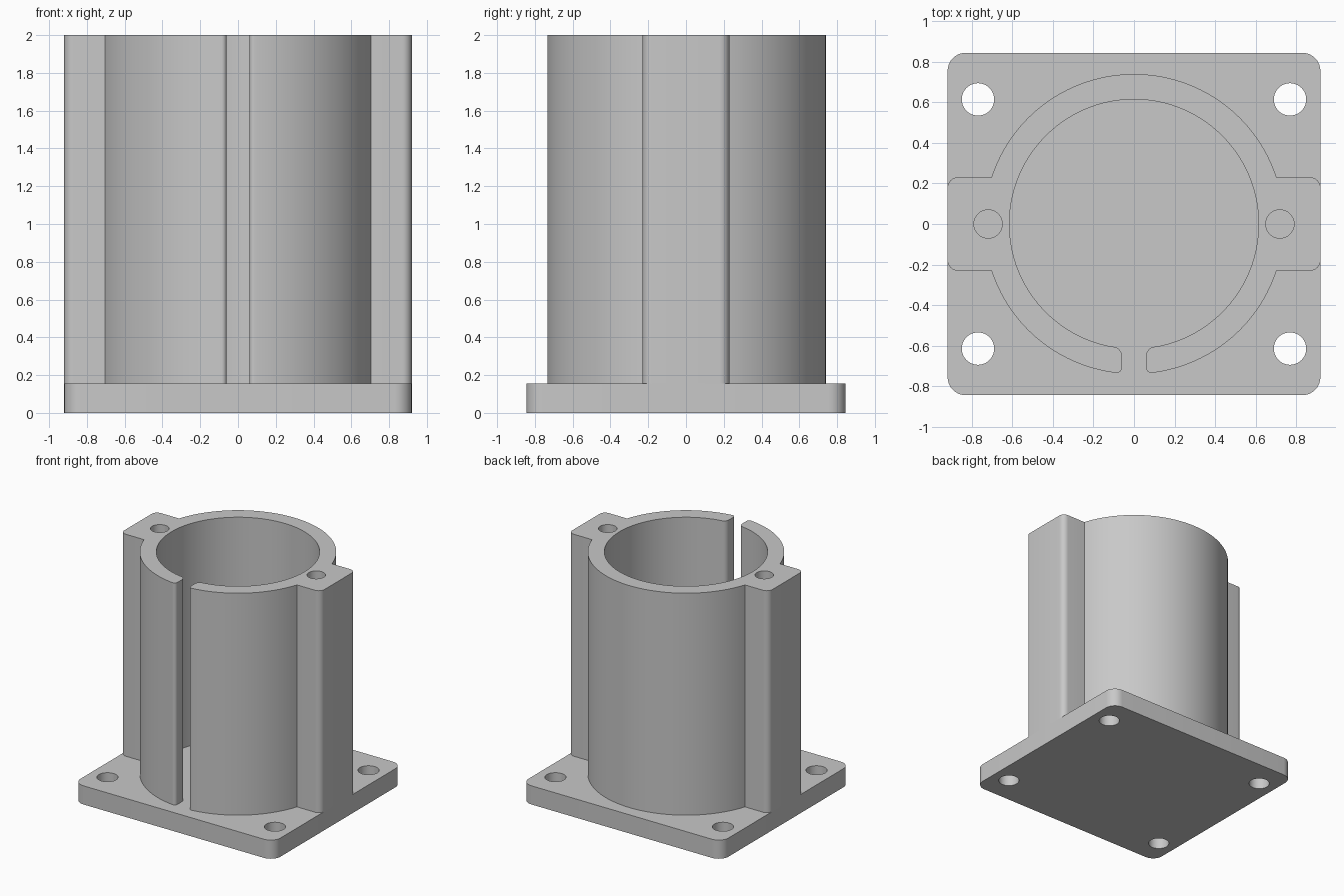
import bpy
from math import sin, cos, pi, sqrt, asin, radians
from mathutils import Vector

cube = bpy.data.objects.get("Cube")
if cube:
    bpy.data.objects.remove(cube, do_unlink=True)

# Material
GREY = (0.58, 0.58, 0.58, 1)
mat = bpy.data.materials.new("light grey")
mat.use_nodes = True
mat.diffuse_color = GREY
mat.node_tree.nodes["Principled BSDF"].inputs["Base Color"].default_value = GREY


def arc(r, a, b, n, cx=0, cy=0):
    """Points along an arc, both ends included."""
    return [(cx + r * cos(a + (b - a) * i / n), cy + r * sin(a + (b - a) * i / n))
            for i in range(n + 1)]


def circle(cx, cy, r, n=40):
    return arc(r, 0, 2 * pi, n, cx, cy)[:-1]


def fillet(prev, corner, nxt, r, n=8):
    """Round one corner of a polygon with a true tangent arc."""
    p, c, q = Vector(prev), Vector(corner), Vector(nxt)
    u, v = (p - c).normalized(), (q - c).normalized()
    half = u.angle(v) / 2
    reach = r * cos(half) / sin(half)
    centre = c + (u + v).normalized() * r / sin(half)
    s, e = c + u * reach - centre, c + v * reach - centre
    sweep = s.angle(e)
    return [tuple(centre + (s * sin(sweep * (1 - i / n)) + e * sin(sweep * i / n)) / sin(sweep))
            for i in range(n + 1)]


def extrude_profile(name, loops, z0, z1):
    """Solid from an outer loop and hole loops, between two heights."""
    curve = bpy.data.curves.new(name, 'CURVE')
    curve.dimensions = '2D'
    curve.fill_mode = 'BOTH'
    curve.extrude = (z1 - z0) / 2
    for loop in loops:
        spline = curve.splines.new('POLY')
        spline.points.add(len(loop) - 1)
        for point, (x, y) in zip(spline.points, loop):
            point.co = (x, y, 0, 1)
        spline.use_cyclic_u = True
    curve.materials.append(mat)
    obj = bpy.data.objects.new(name, curve)
    bpy.context.collection.objects.link(obj)
    obj.location.z = (z0 + z1) / 2
    bpy.ops.object.select_all(action='DESELECT')
    obj.select_set(True)
    bpy.context.view_layer.objects.active = obj
    bpy.ops.object.convert(target='MESH')
    bpy.ops.object.shade_smooth_by_angle(angle=radians(30))
    return obj


W, D, BASE_H, TOP = 0.92, 0.845, 0.155, 2.0
R_OUT, R_IN, SLOT = 0.74, 0.615, 0.06
EAR = 0.23

# Base plate with rounded corners and four through holes
corners = [(W, D), (-W, D), (-W, -D), (W, -D)]
plate = []
for i, c in enumerate(corners):
    plate += fillet(corners[i - 1], c, corners[(i + 1) % 4], 0.09)
bolt_holes = [circle(sx * 0.77, sy * 0.615, 0.08) for sx in (-1, 1) for sy in (-1, 1)]
extrude_profile("base_plate", [plate] + bolt_holes, 0, BASE_H)

# Right half of the slotted tube profile, from inner back to outer back
inner = arc(R_IN, pi / 2, -pi / 2 + 0.2, 48)
lip_in = (SLOT, -sqrt(R_IN ** 2 - SLOT ** 2))
lip_out = (SLOT, -sqrt(R_OUT ** 2 - SLOT ** 2))
ear_angle = asin(EAR / R_OUT)
outer_front = arc(R_OUT, -pi / 2 + 0.15, -ear_angle, 28)
outer_back = arc(R_OUT, ear_angle, pi / 2, 32)
ear_front, ear_back = (W, -EAR), (W, EAR)

half = inner
half += fillet(inner[-1], lip_in, lip_out, 0.045)
half += fillet(lip_in, lip_out, outer_front[0], 0.025)
half += outer_front
half += fillet(outer_front[-1], ear_front, ear_back, 0.05)
half += fillet(ear_front, ear_back, outer_back[0], 0.05)
half += outer_back

# Mirror the half; the two centre line points are shared
mirrored = [(-x, y) for x, y in reversed(half[1:-1])]
screw_holes = [circle(s * 0.72, 0, 0.07) for s in (-1, 1)]
extrude_profile("slotted_tube", [half + mirrored] + screw_holes, BASE_H, TOP)
